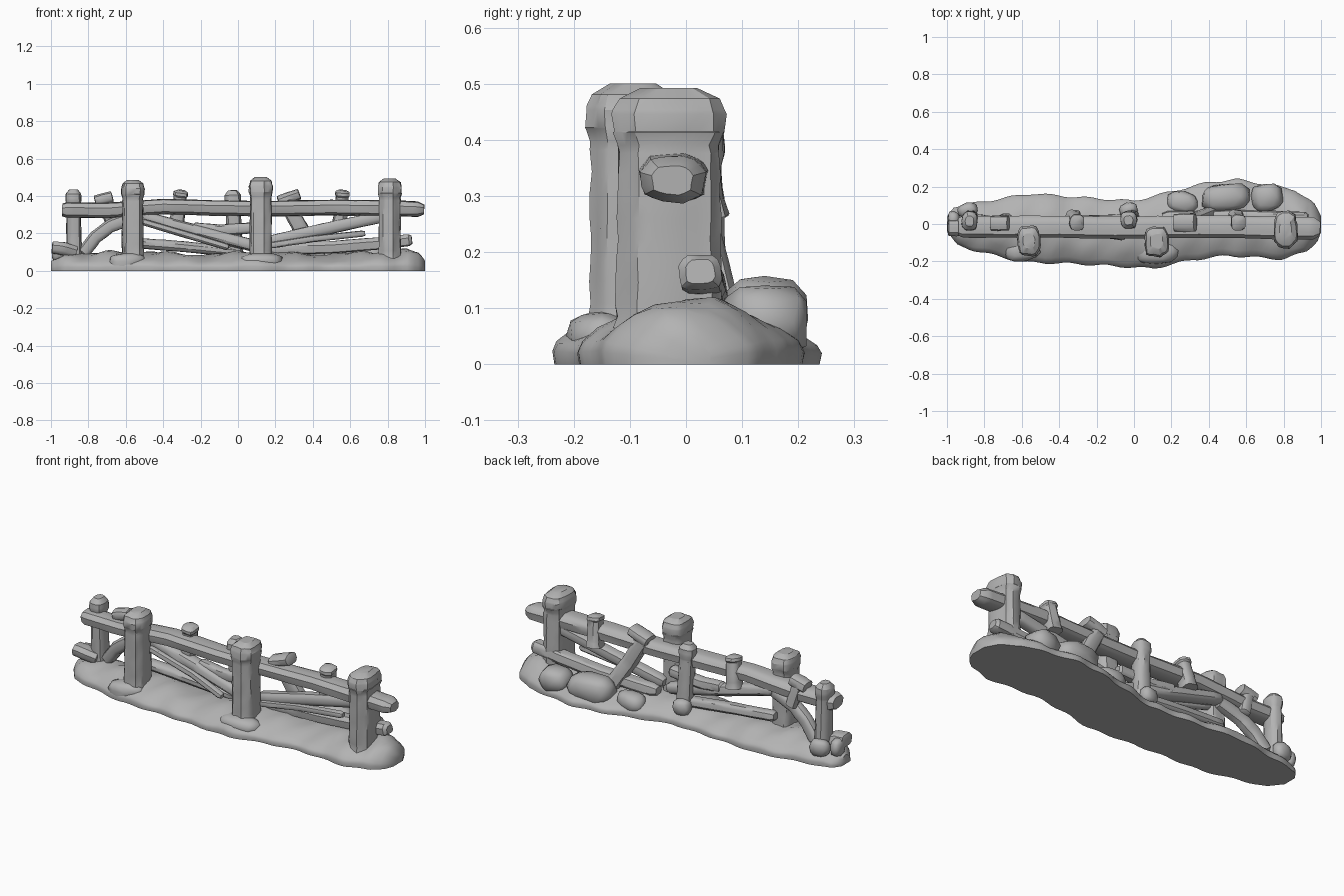
import bpy, bmesh, math, random
from mathutils import Vector, Matrix

random.seed(7)
if "Cube" in bpy.data.objects:
    bpy.data.objects.remove(bpy.data.objects["Cube"])

grey = bpy.data.materials.new("weathered_grey")
grey.use_nodes = True
COLOR = (0.45, 0.45, 0.45, 1)
grey.diffuse_color = COLOR
grey.node_tree.nodes["Principled BSDF"].inputs["Base Color"].default_value = COLOR


def finish(name, bm, angle=32):
    bmesh.ops.recalc_face_normals(bm, faces=bm.faces)
    mesh = bpy.data.meshes.new(name)
    bm.to_mesh(mesh)
    bm.free()
    mesh.materials.append(grey)
    ob = bpy.data.objects.new(name, mesh)
    bpy.context.collection.objects.link(ob)
    bpy.ops.object.select_all(action='DESELECT')
    ob.select_set(True)
    bpy.context.view_layer.objects.active = ob
    bpy.ops.object.shade_smooth_by_angle(angle=math.radians(angle))


def lerp_table(table, t):
    for (a, va), (b, vb) in zip(table, table[1:]):
        if t <= b:
            f = max(0, (t - a) / (b - a))
            return va + (vb - va) * f
    return table[-1][1]


def loft(bm, rings):
    rows = [[bm.verts.new(p) for p in r] for r in rings]
    n = len(rows[0])
    for a, b in zip(rows, rows[1:]):
        for i in range(n):
            j = (i + 1) % n
            bm.faces.new((a[i], a[j], b[j], b[i]))
    bm.faces.new(rows[0])
    bm.faces.new(rows[-1])


ROUND_ENDS = [(0, .65), (.03, .95), (.5, 1), (.97, .95), (1, .65)]


def timber(name, path, depth, width, profile=ROUND_ENDS, square=.7, sides=14, steps=9, rough=.06):
    """Rough-hewn length of wood; depth is its half size along y."""
    pts = [Vector(p) for p in path]
    last = len(pts) - 1
    ts = sorted({t for t, _ in profile} | {i / steps for i in range(steps + 1)})
    grain = [1 + random.uniform(-rough, rough) for _ in range(sides)]
    rings = []
    for t in ts:
        k = min(int(t * last), last - 1)
        centre = pts[k].lerp(pts[k + 1], t * last - k)
        d = (pts[min(k + 1, last)] - pts[k]).normalized()
        u = (Vector((0, 1, 0)) - d * d.y).normalized()
        v = d.cross(u)
        s = lerp_table(profile, t)
        ring = []
        for i in range(sides):
            a = math.tau * (i + .5) / sides
            c, n = math.cos(a), math.sin(a)
            r = s * grain[i] * random.uniform(1 - rough / 2, 1 + rough / 2)
            ring.append(centre + u * math.copysign(abs(c) ** square, c) * depth * r
                        + v * math.copysign(abs(n) ** square, n) * width * r)
        rings.append(ring)
    bm = bmesh.new()
    loft(bm, rings)
    finish(name, bm)


def rock(name, loc, size, turn=0):
    bm = bmesh.new()
    bmesh.ops.create_icosphere(bm, subdivisions=2, radius=1)
    for v in bm.verts:
        v.co = Vector([math.copysign(abs(c) ** .75, c) for c in v.co]) * random.uniform(.92, 1.06)
    m = Matrix.Translation(loc) @ Matrix.Rotation(turn, 4, 'Z') @ Matrix.Diagonal((*size, 1))
    bmesh.ops.transform(bm, matrix=m, verts=bm.verts)
    for v in bm.verts:
        v.co.z = max(v.co.z, .005)
    finish(name, bm, 45)


# Earth base: cross-sections lofted along x
BACK = [(-1, .04), (-.97, .09), (-.85, .11), (-.55, .16), (-.3, .14), (0, .12), (.2, .17),
        (.4, .22), (.55, .235), (.7, .21), (.86, .18), (.96, .11), (1, .04)]
FRONT = [(-1, -.04), (-.95, -.11), (-.85, -.14), (-.6, -.2), (-.3, -.21), (.1, -.235),
         (.3, -.19), (.5, -.165), (.8, -.185), (.92, -.145), (.98, -.09), (1, -.04)]
CREST = [(-1, .05), (-.93, .085), (-.55, .105), (-.2, .085), (.1, .105), (.4, .085),
         (.72, .1), (.9, .115), (.97, .09), (1, .05)]
SECTION = [(0, 0), (-.01, .22), (.01, .38), (.08, .57), (.2, .8), (.33, .95), (.5, 1),
           (.67, .95), (.8, .79), (.92, .55), (.99, .38), (1.01, .22), (1, 0)]
rings = []
STATIONS = 70
for i in range(STATIONS + 1):
    x = -math.cos(math.pi * i / STATIONS) * .4 + (2 * i / STATIONS - 1) * .6
    lo, hi, top = (lerp_table(tab, x) for tab in (FRONT, BACK, CREST))
    ring = []
    for f, h in SECTION:
        lump = .07 * math.sin(x * 19 + f * 5) + .05 * math.sin(x * 37 - f * 9)
        wave = .006 * math.sin(x * 31 + f * 3)
        ring.append((x, lo + (hi - lo) * f + wave, h * top * (1 + lump + random.uniform(-.03, .03))))
    rings.append(ring)
bm = bmesh.new()
loft(bm, rings)
finish("earth_base", bm, 45)

# Heavy front posts with swollen, worn caps
CAP = [(0, 1.12), (.12, 1), (.78, .96), (.83, 1.06), (.9, 1.08), (.96, .95), (1, .55)]
for name, x, y, top, depth, width in (("left_post", .81, -.03, .492, .09, .059),
                                      ("middle_post", .12, -.093, .5, .076, .06),
                                      ("right_post", -.562, -.09, .485, .074, .057)):
    timber(name, [(x, y, .03), (x, y, top)], depth, width, CAP, square=.65, sides=20, steps=12)

# Slender back posts
SLIM = [(0, 1.1), (.15, 1), (.8, .9), (.85, 1.05), (.94, 1), (1, .55)]
timber("end_post", [(-.875, .025, .03), (-.88, .015, .435)], .05, .04, SLIM)
timber("back_post", [(-.015, .035, .03), (-.03, .02, .43)], .045, .042, SLIM)

# Short pegs clasping the top rail
for name, x, lean in (("right_peg", -.31, .015), ("left_peg", .555, .01)):
    timber(name, [(x - lean, .03, .26), (x + lean / 2, .005, .43)], .042, .039, SLIM, steps=5)

# Leaning back braces
timber("back_brace", [(.44, .075, .05), (.33, .03, .23), (.24, .015, .39)], .032, .042)
timber("back_brace_top", [(.215, .01, .37), (.33, .01, .41)], .05, .03, steps=4)
timber("right_brace", [(-.83, .02, .09), (-.76, .01, .18), (-.68, .0, .24), (-.54, -.01, .29)], .034, .036)
timber("right_brace_top", [(-.765, .005, .37), (-.67, .005, .395)], .04, .032, steps=4)
timber("right_brace_peg", [(-.68, .03, .25), (-.72, .01, .4)], .03, .03, steps=4)

# Long horizontal top rail
timber("top_rail", [(-.94, -.015, .325), (-.7, -.015, .322), (-.4, -.015, .343), (-.1, -.02, .335),
                    (.2, -.015, .332), (.5, -.015, .338), (.75, -.02, .335), (.995, -.025, .328)],
       .06, .042, [(0, .75), (.015, .95), (.5, .95), (.9, 1), (.98, .95), (1, .6)],
       sides=16, steps=28)

# Crossed rails between the posts
timber("right_diagonal", [(-.55, 0, .3), (-.25, 0, .22), (.12, -.02, .125)], .04, .034)
timber("right_diagonal_splinter", [(-.52, -.045, .265), (-.25, -.04, .185), (-.05, -.07, .125)], .02, .018)
timber("right_stub_rail", [(-.24, .01, .23), (-.1, 0, .215), (.1, -.01, .23)], .032, .03)
timber("right_low_rail", [(-.56, 0, .15), (-.3, .01, .13), (.0, .02, .1)], .035, .028)
timber("left_diagonal", [(.14, -.01, .15), (.45, 0, .22), (.8, 0, .295)], .035, .032)
timber("left_diagonal_splinter", [(.17, -.04, .135), (.4, -.03, .17), (.68, -.03, .2)], .02, .018)
timber("left_low_rail", [(.15, .03, .115), (.5, .035, .125), (.75, .03, .145), (.93, .025, .165)], .04, .035)
timber("end_stub", [(-.995, -.02, .125), (-.94, -.02, .12), (-.87, 0, .1)], .045, .035, steps=5)

# Stones banked against the fence
rock("large_stone", (.49, .14, .08), (.135, .078, .078), .1)
rock("middle_stone", (.26, .115, .06), (.085, .06, .053), -.2)
rock("corner_stone", (.71, .14, .075), (.085, .08, .068), .2)
rock("post_stone", (-.03, .075, .09), (.05, .04, .045), .3)
rock("end_stone", (-.89, .075, .09), (.055, .038, .048), .2)
rock("tip_stone", (-.965, .025, .095), (.033, .045, .05), 0)
rock("front_stone", (-.59, -.14, .05), (.1, .06, .045), .2)
rock("front_middle_stone", (.12, -.15, .05), (.12, .065, .045), 0)
